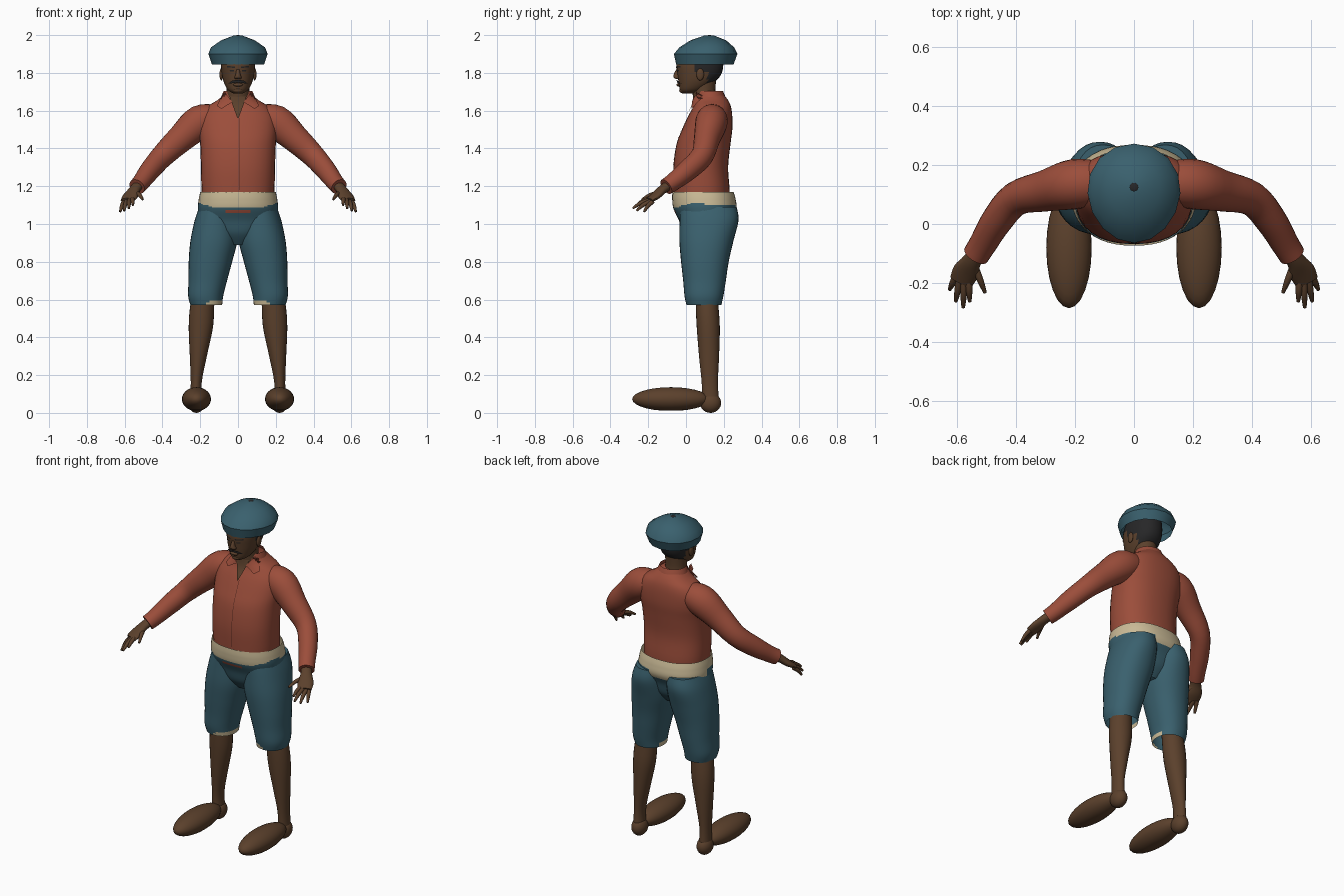
import bpy, bmesh, math
from mathutils import Vector
from mathutils.bvhtree import BVHTree

cube = bpy.data.objects.get("Cube")
if cube:
    bpy.data.objects.remove(cube, do_unlink=True)


def material(name, rgb):
    m = bpy.data.materials.new(name)
    m.use_nodes = True
    m.diffuse_color = (*rgb, 1)
    m.node_tree.nodes["Principled BSDF"].inputs["Base Color"].default_value = (*rgb, 1)
    return m


SKIN = material("brown skin", (.105, .052, .025))
SHIRT = material("brick red cloth", (.33, .075, .043))
SEAM = material("dark red seam", (.09, .02, .012))
TEAL = material("teal cloth", (.042, .118, .155))
CREAM = material("cream lining", (.60, .50, .31))
DARK = material("black hair", (.02, .02, .021))


def finish(name, bm, mats, rule=None, angle=50):
    """Turn a bmesh into a smooth object; rule(center, normal) picks a material."""
    bmesh.ops.recalc_face_normals(bm, faces=bm.faces)
    if rule:
        for f in bm.faces:
            f.material_index = rule(f.calc_center_median(), f.normal)
    me = bpy.data.meshes.new(name)
    bm.to_mesh(me)
    bm.free()
    for m in mats:
        me.materials.append(m)
    ob = bpy.data.objects.new(name, me)
    bpy.context.collection.objects.link(ob)
    bpy.ops.object.select_all(action="DESELECT")
    ob.select_set(True)
    bpy.context.view_layer.objects.active = ob
    bpy.ops.object.shade_smooth_by_angle(angle=math.radians(angle))
    return ob


def spline(rows, steps):
    """Catmull-Rom curve through rows of numbers."""
    pts = [Vector(r) for r in rows]
    out = []
    for i in range(len(pts) - 1):
        a, b, c, d = pts[max(i - 1, 0)], pts[i], pts[i + 1], pts[min(i + 2, len(pts) - 1)]
        for k in range(steps):
            t = k / steps
            out.append(b + (c - a) * (t / 2) + (a * 2 - b * 5 + c * 4 - d) * (t * t / 2)
                       + (b * 3 - a - c * 3 + d) * (t ** 3 / 2))
    return out + [pts[-1]]


def loft(name, rows, mats, steps=4, sides=24, p=2, along=False, caps=(True, True),
         rule=None, side=1, egg=0, angle=50):
    """Skin rings given as (x, y, z, rx, ry); level, or square to the path if along."""
    rings = spline([(r[0] * side, *r[1:]) for r in rows], steps)
    centers = [Vector(r[:3]) for r in rings]
    bm = bmesh.new()
    loops = []
    for i, r in enumerate(rings):
        u, v = Vector((1, 0, 0)), Vector((0, 1, 0))
        if along:
            t = (centers[min(i + 1, len(rings) - 1)] - centers[max(i - 1, 0)]).normalized()
            u = t.cross(Vector((0, 0, 1))).normalized()
            v = u.cross(t)
        loop = []
        for k in range(sides):
            a = math.tau * k / sides
            c, s = math.cos(a), math.sin(a)
            c = math.copysign(abs(c) ** (2 / p), c) * (1 + egg * s)
            s = math.copysign(abs(s) ** (2 / p), s)
            loop.append(bm.verts.new(centers[i] + u * c * r[3] + v * s * r[4]))
        loops.append(loop)
    for a, b in zip(loops, loops[1:]):
        for k in range(sides):
            j = (k + 1) % sides
            bm.faces.new((a[k], a[j], b[j], b[k]))
    for on, loop in zip(caps, (loops[0], loops[-1])):
        if on:
            bm.faces.new(loop)
    return finish(name, bm, mats, rule, angle)


def ball(name, center, size, mat, floor=-1):
    bm = bmesh.new()
    bmesh.ops.create_uvsphere(bm, u_segments=24, v_segments=14, radius=1)
    for v in bm.verts:
        v.co = Vector([c + s * w for c, s, w in zip(center, size, v.co)])
        v.co.z = max(v.co.z, floor)
    return finish(name, bm, [mat])


def patch(name, target, quad, mat, lift=.004, n=8, side=1):
    """Thin panel with (x, z) corners laid on the front of the target."""
    tree = BVHTree.FromPolygons([v.co for v in target.data.vertices],
                                [list(f.vertices) for f in target.data.polygons])
    a, b, c, d = [Vector((q[0] * side, 0, q[1])) for q in quad]
    bm = bmesh.new()
    grid = []
    for i in range(n + 1):
        for j in range(n + 1):
            o = a.lerp(b, i / n).lerp(d.lerp(c, i / n), j / n)
            o.y = -1
            hit = tree.ray_cast(o, Vector((0, 1, 0)))[0]
            if hit is None:
                o.y = .06
                hit = tree.find_nearest(o)[0]
                hit = Vector((o.x, hit.y, o.z))
            grid.append(bm.verts.new(hit - Vector((0, lift, 0))))
    for i in range(n):
        for j in range(n):
            k = i * (n + 1) + j
            bm.faces.new((grid[k], grid[k + 1], grid[k + n + 2], grid[k + n + 1]))
    return finish(name, bm, [mat])


# Shirt body, collar and opening
shirt = loft("shirt", [
    (0, .085, 1.1, .185, .145), (0, .083, 1.18, .193, .148), (0, .078, 1.3, .196, .145),
    (0, .092, 1.42, .2, .143), (0, .112, 1.5, .207, .133), (0, .128, 1.57, .2, .117),
    (0, .138, 1.62, .165, .1), (0, .135, 1.655, .11, .088), (0, .125, 1.685, .075, .075)],
    [SHIRT], p=2.3, sides=32)
loft("collar_stand", [(0, .135, 1.64, .1, .085), (0, .128, 1.68, .086, .078),
                      (0, .125, 1.705, .076, .07)], [SHIRT], caps=(False, False),
     rule=None, sides=24)
patch("open_neck", shirt, [(-.045, 1.675), (.045, 1.675), (.003, 1.56), (-.003, 1.56)], SKIN, .012)
patch("placket_seam", shirt, [(.004, 1.56), (.007, 1.56), (.007, 1.18), (.004, 1.18)], SEAM, .002, 16)

# Waistband and seat: torn edge chosen by height and side
def waist_rule(c, n):
    if c.y < .0 and abs(c.x) < .07 and 1.058 < c.z < 1.075:
        return 2
    edge = 1.085 + .35 * max(abs(c.x) - .13, 0)
    if c.y > .1:
        edge = 1.055 if c.x < .06 else 1.1
    return 0 if c.z > edge else 1

loft("waist", [(0, .1, .89, .06, .07), (0, .1, .95, .14, .115), (0, .1, 1.02, .2, .138),
               (0, .1, 1.08, .212, .166), (0, .095, 1.13, .208, .168), (0, .09, 1.17, .2, .162)],
     [CREAM, TEAL, SHIRT], steps=8, sides=48, p=2.3, rule=waist_rule, caps=(True, False))

for side, tag in ((1, "left_"), (-1, "right_")):
    patch(tag + "collar_flap", shirt, [(.03, 1.645), (.075, 1.705), (.112, 1.625), (.088, 1.61)],
          SHIRT, .016, side=side)

    # Sleeve
    loft(tag + "sleeve", [
        (.1, .14, 1.565, .07, .065), (.2, .135, 1.54, .085, .09), (.3, .112, 1.455, .07, .075),
        (.4, .085, 1.36, .058, .062), (.465, .01, 1.285, .053, .056), (.51, -.065, 1.225, .047, .047),
        (.535, -.105, 1.197, .045, .044)], [SHIRT], along=True, side=side)

    # Hand
    loft(tag + "palm", [(.525, -.09, 1.207, .03, .026), (.548, -.125, 1.182, .032, .023),
                        (.568, -.16, 1.15, .044, .02), (.585, -.195, 1.125, .04, .014)],
         [SKIN], along=True, side=side, sides=16)
    fingers = {"index": ((.56, -.185, 1.135), (.556, -.262, 1.1)),
               "middle": ((.575, -.19, 1.128), (.578, -.282, 1.083)),
               "ring": ((.59, -.185, 1.122), (.603, -.262, 1.07)),
               "little": ((.602, -.175, 1.12), (.624, -.222, 1.065)),
               "thumb": ((.54, -.14, 1.165), (.504, -.232, 1.13))}
    for finger, (a, b) in fingers.items():
        mid = Vector(a).lerp(Vector(b), .55) + Vector((0, 0, .007))
        loft(tag + finger + "_finger", [(*a, .012, .012), (*mid, .011, .011), (*b, .006, .006)],
             [SKIN], along=True, side=side, sides=10)

    # Shorts leg with lining showing at the inner hem
    def hem_rule(c, n, side=side):
        return int(c.z < .6 and .07 < c.x * side < .16 and c.y < .13)

    loft(tag + "shorts_leg", [
        (.168, .095, .57, .084, .092), (.171, .095, .62, .093, .103), (.16, .098, .7, .102, .113),
        (.146, .1, .8, .115, .126), (.128, .108, .91, .124, .143), (.116, .122, 1.02, .113, .156),
        (.105, .118, 1.09, .1, .15)], [TEAL, CREAM], steps=5, p=2.2, sides=32,
        caps=(False, True), rule=hem_rule, side=side)

    # Lower leg, foot and heel
    loft(tag + "lower_leg", [
        (.178, .105, .68, .055, .055), (.19, .112, .56, .064, .06), (.197, .118, .45, .064, .061),
        (.21, .122, .3, .045, .053), (.221, .126, .16, .029, .043), (.221, .13, .06, .033, .045)],
        [SKIN], side=side)
    ball(tag + "foot", (.22 * side, -.08, .073), (.077, .205, .063), SKIN, .012)
    ball(tag + "heel", (.22 * side, .13, .053), (.043, .056, .053), SKIN)

# Neck and head, with hair on the back and crown
loft("neck", [(0, .105, 1.62, .07, .062), (0, .095, 1.69, .06, .06), (0, .095, 1.77, .062, .065)], [SKIN])

def hair_rule(c, n):
    back = c.y > .115 and c.z > 1.74
    temple = c.y > .035 and c.z > 1.805
    return int(back or temple or c.z > 1.855)

head = loft("head", [
    (0, .015, 1.69, .022, .03), (0, .028, 1.708, .052, .06), (0, .052, 1.745, .073, .09),
    (0, .07, 1.79, .085, .115), (0, .074, 1.85, .09, .124), (0, .08, 1.91, .08, .11),
    (0, .085, 1.95, .04, .06)], [SKIN, DARK], p=2.2, sides=32, rule=hair_rule)
loft("nose", [(0, -.04, 1.818, .009, .012), (0, -.048, 1.79, .013, .018),
              (0, -.047, 1.775, .02, .018), (0, -.042, 1.767, .014, .01)], [SKIN], sides=12)
ball("lips", (0, -.038, 1.737), (.026, .012, .009), SKIN)
ball("chin", (0, -.012, 1.708), (.03, .024, .017), SKIN)
for side, tag in ((1, "left_"), (-1, "right_")):
    ball(tag + "ear", (.088 * side, .075, 1.792), (.01, .02, .032), SKIN)
    patch(tag + "eye", head, [(.02, 1.815), (.045, 1.815), (.042, 1.808), (.022, 1.808)], DARK, .003, 4, side)
    patch(tag + "eyebrow", head, [(.015, 1.834), (.058, 1.836), (.058, 1.829), (.015, 1.826)], DARK, .004, 4, side)
    patch(tag + "moustache", head, [(0, 1.763), (.03, 1.76), (.052, 1.742), (0, 1.75)], DARK, .009, 6, side)

# Open-bottomed soft cap with a dark button
loft("cap", [
    (0, .1, 1.845, .138, .152), (0, .104, 1.9, .157, .168), (0, .11, 1.935, .143, .145),
    (0, .118, 1.972, .09, .095), (0, .123, 1.997, .025, .028)],
    [TEAL], steps=1, sides=16, caps=(False, True), egg=.07, angle=35)
ball("cap_button", (0, .125, 1.996), (.015, .015, .004), DARK)
